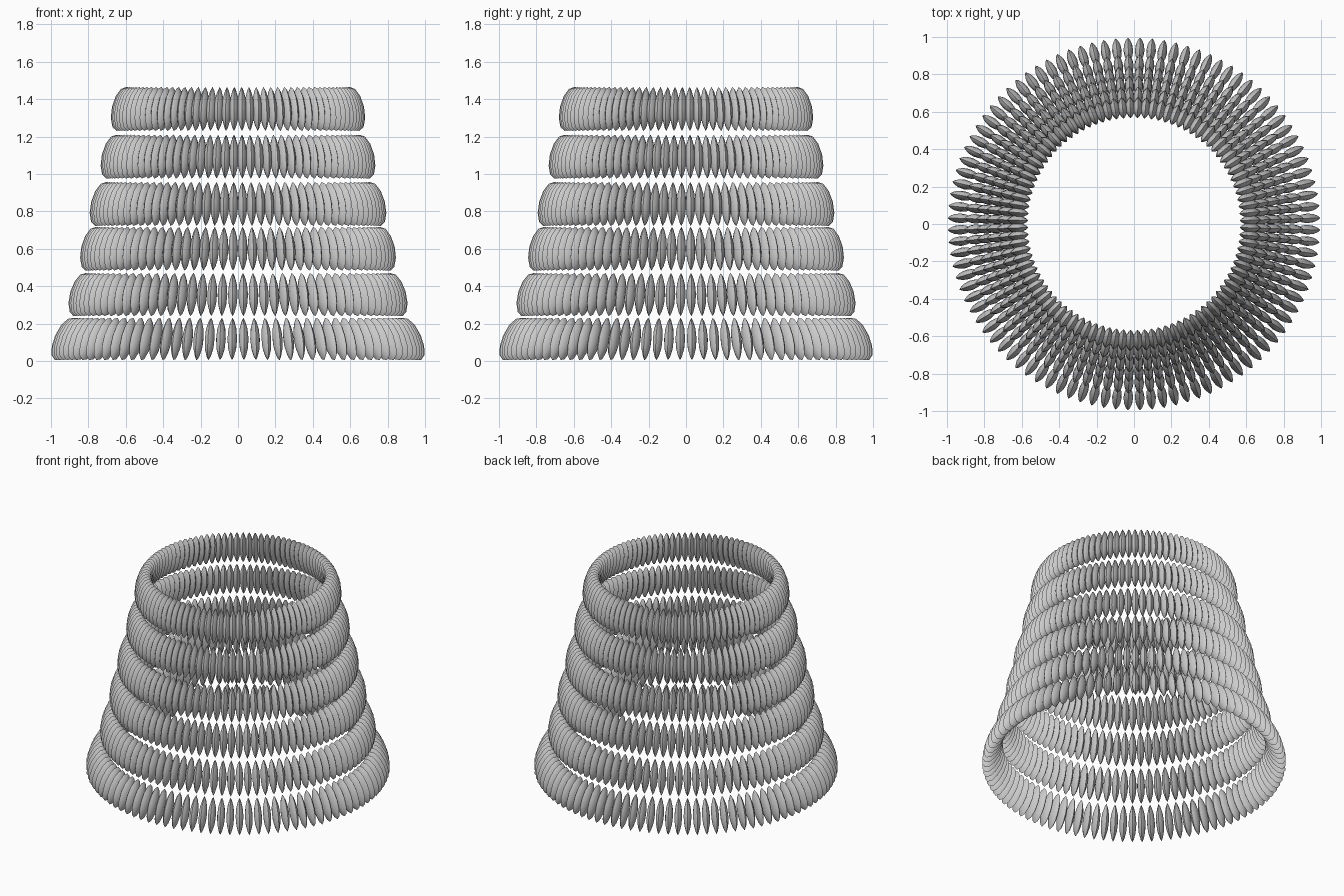
import bpy, bmesh, math
from mathutils import Vector

if "Cube" in bpy.data.objects:
    bpy.data.objects.remove(bpy.data.objects["Cube"])

COUNT = 96          # petals in each ring
SIDES = 12          # sides of a petal outline
HALF_DEPTH = 0.052  # radial half size of a petal
HALF_WIDTH = 0.026  # sideways half size of a petal

grey = bpy.data.materials.new("light_grey")
grey.diffuse_color = (0.6, 0.6, 0.6, 1)
grey.use_nodes = True
grey.node_tree.nodes["Principled BSDF"].inputs["Base Color"].default_value = grey.diffuse_color


def add_petal(bm, low, high, angle):
    """Lens-shaped petal leaning from its low tip to its high tip (radius, z)."""
    low, high = Vector(low), Vector(high)
    mid, axis = (low + high) / 2, (high - low) / 2
    across = Vector((axis.y, -axis.x)).normalized() * HALF_DEPTH
    radial = Vector((math.cos(angle), math.sin(angle), 0))
    side = Vector((-math.sin(angle), math.cos(angle), 0))

    def point(rho, t, sign):
        p = mid + rho * (axis * math.cos(t) + across * math.sin(t))
        w = sign * HALF_WIDTH * max(0, 1 - rho * rho) ** 0.8
        return bm.verts.new(radial * p.x + side * w + Vector((0, 0, p.y)))

    def loop(rho, sign):
        return [point(rho, 2 * math.pi * i / SIDES, sign) for i in range(SIDES)]

    # Loops run from one cheek over the rim to the other cheek
    loops = [loop(0.5, 1), loop(0.85, 1), loop(1, 0), loop(0.85, -1), loop(0.5, -1)]
    poles = [point(0, 0, 1), point(0, 0, -1)]
    for i in range(SIDES):
        j = (i + 1) % SIDES
        for a, b in zip(loops, loops[1:]):
            bm.faces.new((a[i], a[j], b[j], b[i]))
        bm.faces.new((poles[0], loops[0][j], loops[0][i]))
        bm.faces.new((poles[1], loops[-1][i], loops[-1][j]))


def petal_ring(name, low, high):
    bm = bmesh.new()
    for k in range(COUNT):
        add_petal(bm, low, high, 2 * math.pi * (k + 0.5) / COUNT)
    bmesh.ops.recalc_face_normals(bm, faces=bm.faces)
    mesh = bpy.data.meshes.new(name)
    bm.to_mesh(mesh)
    bm.free()
    mesh.materials.append(grey)
    obj = bpy.data.objects.new(name, mesh)
    bpy.context.collection.objects.link(obj)
    bpy.ops.object.select_all(action='DESELECT')
    obj.select_set(True)
    bpy.context.view_layer.objects.active = obj
    bpy.ops.object.shade_smooth_by_angle(angle=math.radians(50))


# Stacked rings from bottom to top: low tip and high tip as (radius, height)
rings = [
    ((0.98, 0.005), (0.88, 0.23)),
    ((0.88, 0.24), (0.815, 0.47)),
    ((0.815, 0.483), (0.76, 0.717)),
    ((0.765, 0.722), (0.705, 0.957)),
    ((0.705, 0.975), (0.65, 1.21)),
    ((0.65, 1.23), (0.597, 1.465)),
]
for n, (low, high) in enumerate(rings, 1):
    petal_ring(f"petal_ring_{n}", low, high)
